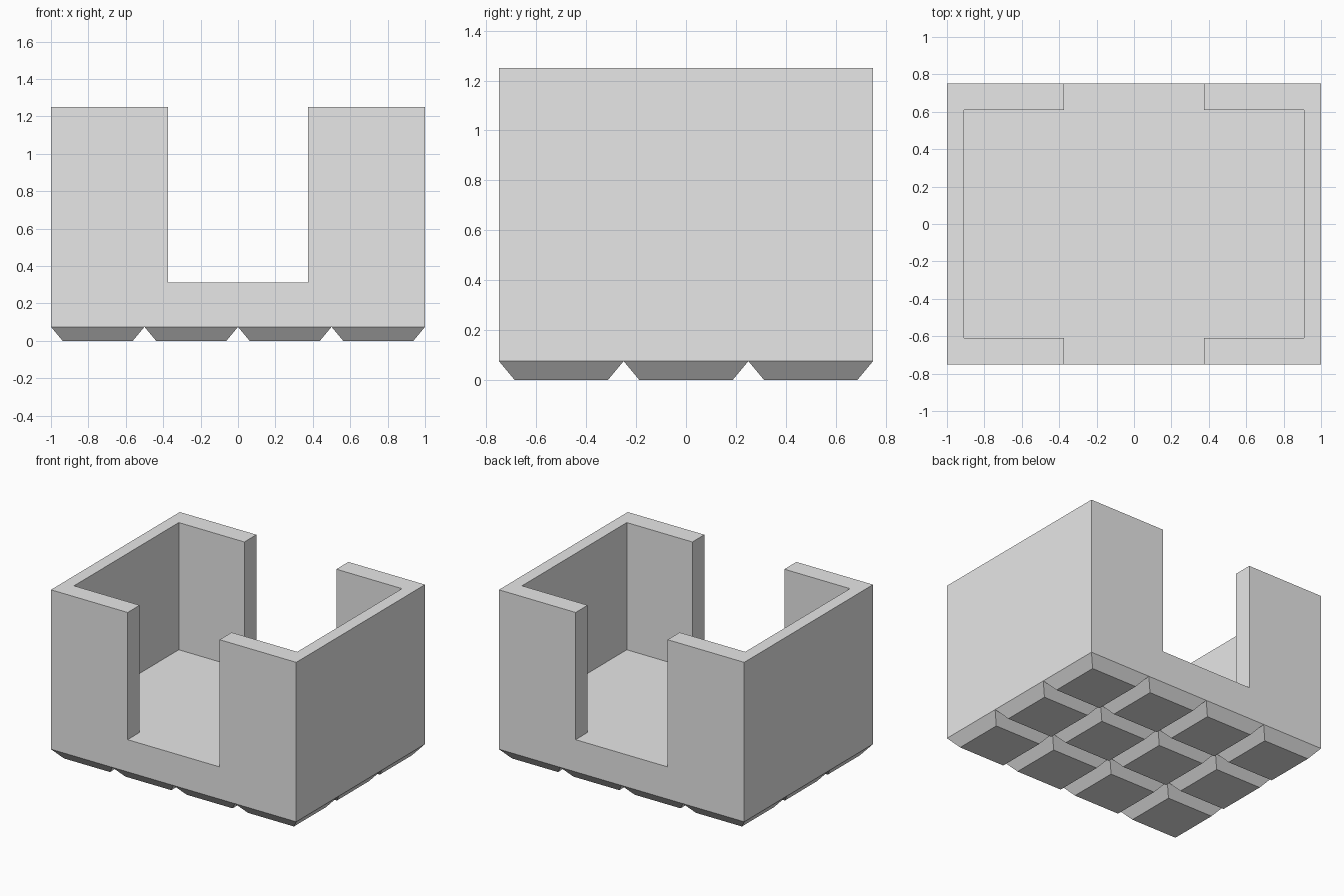
import bpy
import bmesh

cube = bpy.data.objects.get("Cube")
if cube:
    bpy.data.objects.remove(cube, do_unlink=True)

# Main dimensions
HALF_X, HALF_Y, TOP = 1.0, 0.75, 1.25
INNER_X, INNER_Y = 0.91, 0.61
NOTCH, FLOOR = 0.375, 0.3125
FOOT_H, CELL, CHAMFER = 0.075, 0.5, 0.0625

grey = bpy.data.materials.new("light grey")
grey.use_nodes = True
grey.diffuse_color = (0.8, 0.8, 0.8, 1)
grey.node_tree.nodes["Principled BSDF"].inputs["Base Color"].default_value = (0.8, 0.8, 0.8, 1)


def add_object(name, bm):
    bmesh.ops.recalc_face_normals(bm, faces=bm.faces)
    mesh = bpy.data.meshes.new(name)
    bm.to_mesh(mesh)
    bm.free()
    mesh.materials.append(grey)
    obj = bpy.data.objects.new(name, mesh)
    bpy.context.collection.objects.link(obj)
    return obj


def prism(name, outline, bottom, top):
    """Extrude a plan outline upwards."""
    bm = bmesh.new()
    face = bm.faces.new([bm.verts.new((x, y, bottom)) for x, y in outline])
    result = bmesh.ops.extrude_face_region(bm, geom=[face])
    verts = [v for v in result["geom"] if isinstance(v, bmesh.types.BMVert)]
    bmesh.ops.translate(bm, verts=verts, vec=(0, 0, top - bottom))
    return add_object(name, bm)


# Solid box body
corners = [(-1, -1), (1, -1), (1, 1), (-1, 1)]
body = prism("box_body", [(sx * HALF_X, sy * HALF_Y) for sx, sy in corners], FOOT_H, TOP)

# Plus-shaped cutter: the cavity together with the front and back openings
far_y = HALF_Y + 0.1
right_half = [(NOTCH, -far_y), (NOTCH, -INNER_Y), (INNER_X, -INNER_Y),
              (INNER_X, INNER_Y), (NOTCH, INNER_Y), (NOTCH, far_y)]
plan = right_half + [(-x, y) for x, y in reversed(right_half)]
cutter = prism("cavity_cutter", plan, FLOOR, TOP + 0.1)
cutter.hide_render = True

cut = body.modifiers.new("cavity", 'BOOLEAN')
cut.operation = 'DIFFERENCE'
cut.solver = 'EXACT'
cut.object = cutter
bpy.context.view_layer.objects.active = body
bpy.ops.object.modifier_apply(modifier=cut.name)
bpy.data.objects.remove(cutter, do_unlink=True)

# Grid of tapered feet under the box
for row in range(3):
    for col in range(4):
        cx = (col - 1.5) * CELL
        cy = (row - 1) * CELL
        bm = bmesh.new()
        bmesh.ops.create_cube(bm, size=1)
        for v in bm.verts:
            upper = v.co.z > 0
            width = CELL if upper else CELL - 2 * CHAMFER
            v.co = (cx + v.co.x * width, cy + v.co.y * width, FOOT_H if upper else 0)
        # The foot's upper side is hidden against the body
        lid = [f for f in bm.faces if all(v.co.z > FOOT_H / 2 for v in f.verts)]
        bmesh.ops.delete(bm, geom=lid, context='FACES_ONLY')
        add_object(f"foot_row{row + 1}_column{col + 1}", bm)
